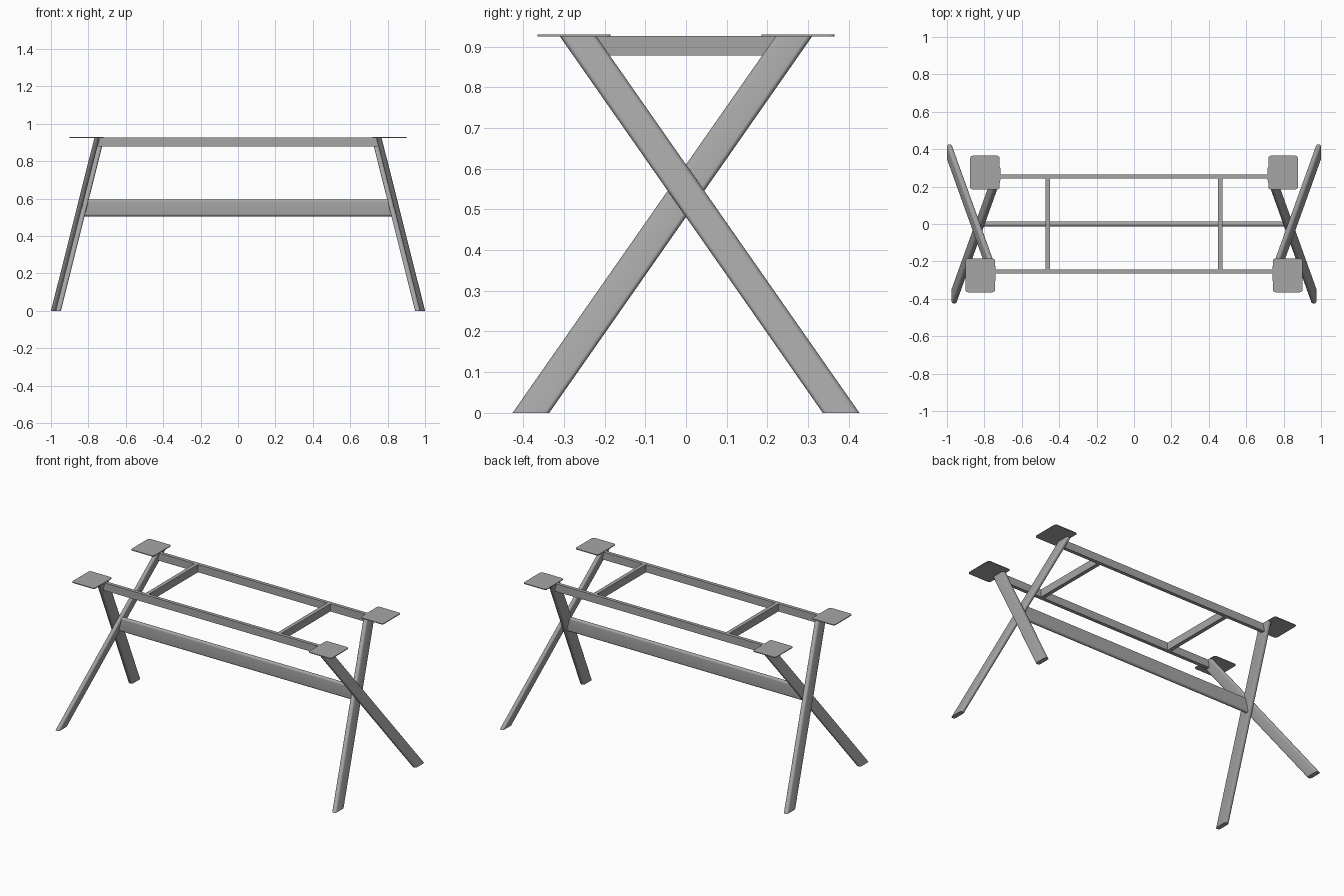
import bpy, bmesh, math
from mathutils import Vector

if "Cube" in bpy.data.objects:
    bpy.data.objects.remove(bpy.data.objects["Cube"])

steel = bpy.data.materials.new("grey_steel")
steel.diffuse_color = (0.38, 0.38, 0.38, 1)
steel.use_nodes = True
steel.node_tree.nodes["Principled BSDF"].inputs["Base Color"].default_value = steel.diffuse_color

LEAN = 0.251   # inward x lean of the leg frames per unit of height
TOP = 0.925


def rounded_rect(w, h, r, seg):
    """Outline of a w by h rectangle with corner radius r."""
    pts = []
    for i, (sx, sy) in enumerate([(1, 1), (-1, 1), (-1, -1), (1, -1)]):
        for k in range(seg + 1):
            a = math.pi / 2 * (i + k / seg)
            pts.append((sx * (w / 2 - r) + r * math.cos(a),
                        sy * (h / 2 - r) + r * math.sin(a)))
    return pts


def loft(name, ring_a, ring_b, smooth=False):
    """Closed solid between two matching rings."""
    bm = bmesh.new()
    a = [bm.verts.new(p) for p in ring_a]
    b = [bm.verts.new(p) for p in ring_b]
    n = len(a)
    bm.faces.new(a)
    bm.faces.new(b)
    for i in range(n):
        j = (i + 1) % n
        bm.faces.new((a[i], a[j], b[j], b[i]))
    bmesh.ops.remove_doubles(bm, verts=bm.verts, dist=1e-5)
    bmesh.ops.recalc_face_normals(bm, faces=bm.faces)
    me = bpy.data.meshes.new(name)
    bm.to_mesh(me)
    bm.free()
    me.materials.append(steel)
    ob = bpy.data.objects.new(name, me)
    bpy.context.collection.objects.link(ob)
    if smooth:
        bpy.ops.object.select_all(action='DESELECT')
        ob.select_set(True)
        bpy.context.view_layer.objects.active = ob
        bpy.ops.object.shade_smooth_by_angle(angle=math.radians(35))
    return ob


def box(name, centre, size):
    c, h = Vector(centre), Vector(size) / 2
    ring = [(-1, -1), (1, -1), (1, 1), (-1, 1)]
    return loft(name, *[[c + Vector((h.x * x, h.y * y, h.z * z)) for x, y in ring]
                        for z in (-1, 1)])


# Crossed oval-tube legs: outer one runs back to front, inner one front to back
oval = rounded_rect(0.028, 0.09, 0.0135, 6)
plate = rounded_rect(0.158, 0.18, 0.013, 4)
for side, sx in (("left", -1), ("right", 1)):
    for kind, x0, sy in (("outer", 0.986, 1), ("inner", 0.961, -1)):
        x1 = x0 - LEAN * TOP
        loft(f"{side}_{kind}_leg",
             [(sx * (x0 + u), sy * 0.381 + v, 0) for u, v in oval],
             [(sx * (x1 + u), -sy * 0.265 + v, TOP) for u, v in oval], True)
        # Mounting plate on the leg top
        px = x1 + 0.068
        loft(f"{side}_{kind}_mounting_plate",
             *[[(sx * px + u, -sy * 0.275 + v, z) for u, v in plate]
               for z in (0.924, 0.929)])

# Long top rails reaching into the leg tops
box("front_rail", (0, -0.2535, 0.902), (1.50, 0.022, 0.048))
box("back_rail", (0, 0.2535, 0.902), (1.45, 0.022, 0.048))

# Cross bars between the rails
for side, sx in (("left", -1), ("right", 1)):
    box(f"{side}_cross_bar", (sx * 0.46, 0, 0.902), (0.024, 0.486, 0.048))

# Oval stretcher between the leg crossings, ends cut to the leg lean
section = rounded_rect(0.026, 0.09, 0.0125, 6)
loft("stretcher",
     *[[(s * (0.958 - LEAN * (0.55 + v)), u, 0.55 + v) for u, v in section]
       for s in (-1, 1)], True)
